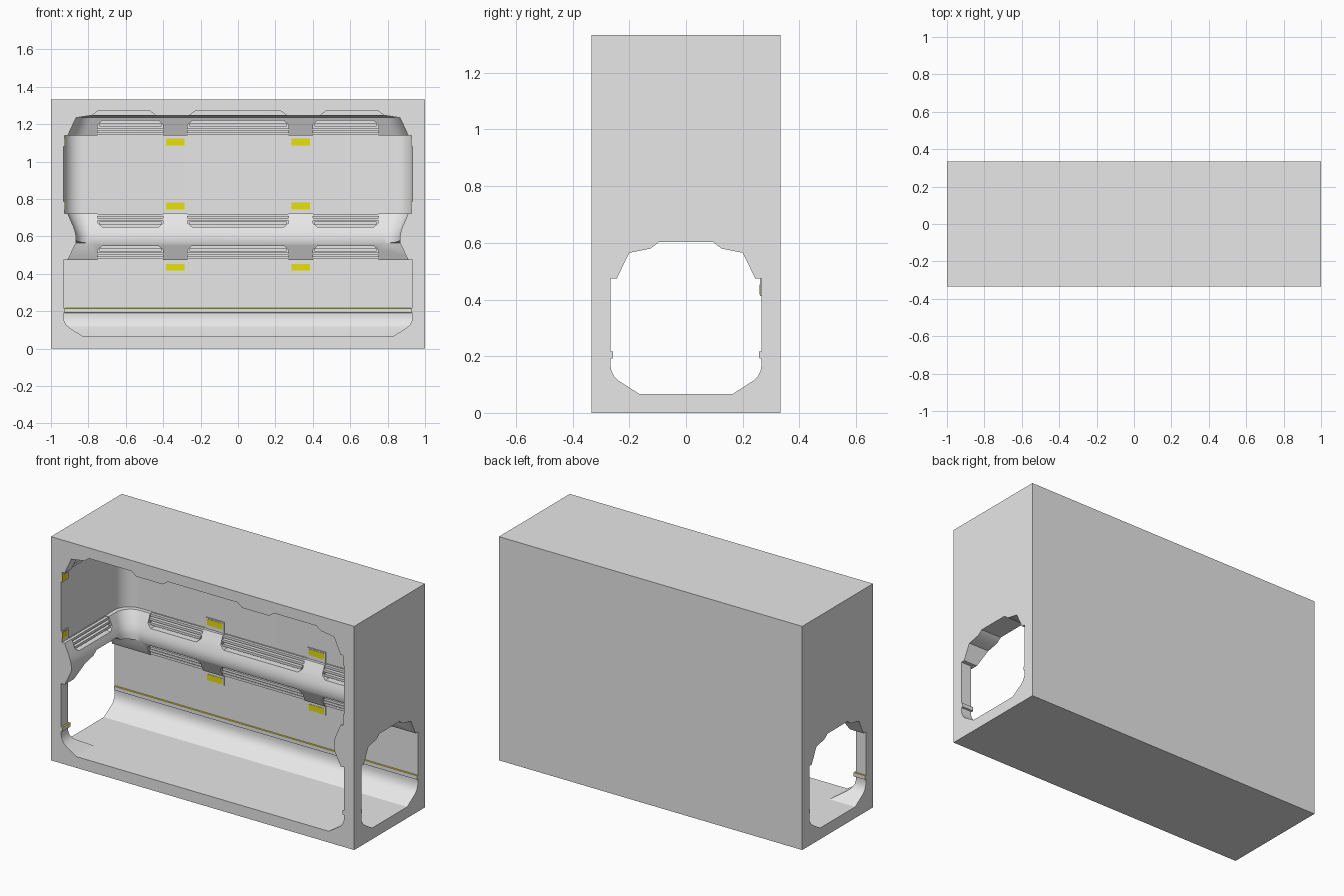
import bpy, bmesh, math

if "Cube" in bpy.data.objects:
    bpy.data.objects.remove(bpy.data.objects["Cube"])


def material(name, rgb):
    m = bpy.data.materials.new(name)
    m.diffuse_color = (*rgb, 1)
    m.use_nodes = True
    m.node_tree.nodes["Principled BSDF"].inputs["Base Color"].default_value = m.diffuse_color
    return m


GREY = material("light_grey", (0.8, 0.8, 0.8))
YELLOW = material("lamp_yellow", (0.8, 0.75, 0.005))


def to_object(name, bm, mats):
    bmesh.ops.recalc_face_normals(bm, faces=bm.faces)
    me = bpy.data.meshes.new(name)
    bm.to_mesh(me)
    bm.free()
    for m in mats:
        me.materials.append(m)
    ob = bpy.data.objects.new(name, me)
    bpy.context.collection.objects.link(ob)
    return ob


def add_box(bm, lo, hi):
    res = bmesh.ops.create_cube(bm, size=1)
    for v in res["verts"]:
        v.co = [(a + b) / 2 + c * (b - a) for a, b, c in zip(lo, hi, v.co)]


def loft(rings):
    """Closed solid through rings that have equal point counts."""
    bm = bmesh.new()
    rows = [[bm.verts.new(p) for p in ring] for ring in rings]
    n = len(rows[0])
    for a, b in zip(rows, rows[1:]):
        for i in range(n):
            j = (i + 1) % n
            bm.faces.new((a[i], a[j], b[j], b[i]))
    bm.faces.new(rows[0])
    bm.faces.new(rows[-1])
    return bm


def prism(pts, a, b, axis):
    """Extrude (s, z) points along x or y."""
    if axis == "x":
        return loft([[(d, s, z) for s, z in pts] for d in (a, b)])
    return loft([[(s, d, z) for s, z in pts] for d in (a, b)])


def mirrored(half):
    return half + [(-s, z) for s, z in reversed(half)]


# Outer block
bm = bmesh.new()
add_box(bm, (-1, -0.3333, 0), (1, 0.3333, 1.3333))
body = to_object("wall_block", bm, [GREY, YELLOW])


def carve(bm):
    cutter = to_object("cutter", bm, [GREY])
    cutter.hide_render = True
    mod = body.modifiers.new("carve", "BOOLEAN")
    mod.operation = "DIFFERENCE"
    mod.solver = "EXACT"
    mod.object = cutter
    bpy.context.view_layer.objects.active = body
    bpy.ops.object.modifier_apply(modifier=mod.name)
    bpy.data.objects.remove(cutter)


# Lower passages: same wall profile, running through the sides and the front
def passage(w):
    return [(w - 0.102, 0.067), (w - 0.03, 0.113), (w - 0.015, 0.127),
            (w - 0.004, 0.148), (w, 0.17), (w, 0.19), (w - 0.009, 0.193),
            (w - 0.009, 0.216), (w, 0.217), (w, 0.475), (w - 0.023, 0.475),
            (w - 0.067, 0.565)]


tunnel = passage(0.267) + [(0.125, 0.58), (0.095, 0.603)]
carve(prism(mirrored(tunnel), -1.1, 1.1, "x"))
carve(prism(mirrored(passage(0.933)), -0.4, 0, "y"))


# Upper room: U-shaped plan with rounded back corners, lofted upwards
def plan(inset, r, z):
    w, d = 0.933 - inset, 0.267 - inset
    arc = [(w - r + r * math.cos(t), d - r + r * math.sin(t))
           for t in (math.pi / 2 * i / 10 for i in range(11))]
    half = [(w, -0.4)] + arc
    return [(x, y, z) for x, y in half] + [(-x, y, z) for x, y in reversed(half)]


carve(loft([plan(*p) for p in (
    (0.067, 0.08, 0.563), (0.067, 0.08, 0.60), (0.062, 0.083, 0.625),
    (0.052, 0.087, 0.655), (0.023, 0.095, 0.722), (0, 0.1, 0.722),
    (0, 0.1, 1.14), (0.023, 0.095, 1.14), (0.067, 0.08, 1.235),
    (0.142, 0.07, 1.246))]))

# Ceiling recesses
for x0, x1 in ((-0.79, -0.43), (-0.27, 0.27), (0.43, 0.79)):
    carve(prism([(x0, 1.24), (x0 + 0.04, 1.27), (x1 - 0.04, 1.27), (x1, 1.24)],
                -0.4, 0.1, "y"))

# Grilles: chamfered recesses in the sloped bands, filled with slats
BANDS = [(0.722, 0.65), (0.475, 0.55), (1.14, 1.22)]
BACK = [(-0.75, -0.40), (-0.27, 0.27), (0.40, 0.75)]
slats = bmesh.new()


def span(a, b):
    return min(a, b), max(a, b)


def grille(s0, s1, z0, z1, axis, sign):
    step = math.copysign(0.005, z0 - z1)
    off = 0.267 if axis == "y" else 0.933
    zc = z1 + (z0 - z1) * 0.3
    shape = [(s0, z0 + step), (s0, zc), (s0 + 0.025, z1),
             (s1 - 0.025, z1), (s1, zc), (s1, z0 + step)]
    carve(prism(shape, *span(sign * (off - 0.11), sign * (off - 0.004)), axis))
    for t in (0.14, 0.42, 0.70):
        z = z0 + (z1 - z0) * t
        front = off - 0.023 - 0.036 * t + 0.007
        d0, d1 = span(sign * front, sign * (off + 0.004))
        e = 0.012 if t > 0.6 else 0
        a, b = s0 - 0.002 + e, s1 + 0.002 - e
        if axis == "y":
            add_box(slats, (a, d0, z - 0.007), (b, d1, z + 0.007))
        else:
            add_box(slats, (d0, a, z - 0.007), (d1, b, z + 0.007))


for z0, z1 in BANDS:
    for s0, s1 in BACK:
        grille(s0, s1, z0, z1, "y", 1)
    if z0 > 0.5:
        for sign in (-1, 1):
            grille(-0.267, 0.083, z0, z1, "x", sign)
to_object("grille_slats", slats, [GREY])

# Lamps: thin mounting pads with yellow plates, on the back and side walls
pads, lamps = bmesh.new(), bmesh.new()
for low, high, zc in ((1.08, 1.142, 1.105), (0.72, 0.788, 0.763), (0.412, 0.477, 0.435)):
    for x in (-0.335, 0.335):
        add_box(pads, (x - 0.06, 0.261, low), (x + 0.06, 0.27, high))
        add_box(lamps, (x - 0.05, 0.259, zc - 0.018), (x + 0.05, 0.265, zc + 0.018))
    if zc > 0.5:
        for s in (-1, 1):
            a, b = span(s * 0.927, s * 0.936)
            add_box(pads, (a, -0.333, low), (b, -0.273, high))
            a, b = span(s * 0.925, s * 0.931)
            add_box(lamps, (a, -0.333, zc - 0.018), (b, -0.283, zc + 0.018))
to_object("lamp_pads", pads, [GREY])
to_object("lamps", lamps, [YELLOW])

# Yellow line on the top edge of the wall rail
for f in body.data.polygons:
    f.material_index = int(f.normal.z > 0.7 and 0.21 < f.center.z < 0.22)

bpy.ops.object.select_all(action="DESELECT")
body.select_set(True)
bpy.context.view_layer.objects.active = body
bpy.ops.object.shade_smooth_by_angle(angle=math.radians(32))
